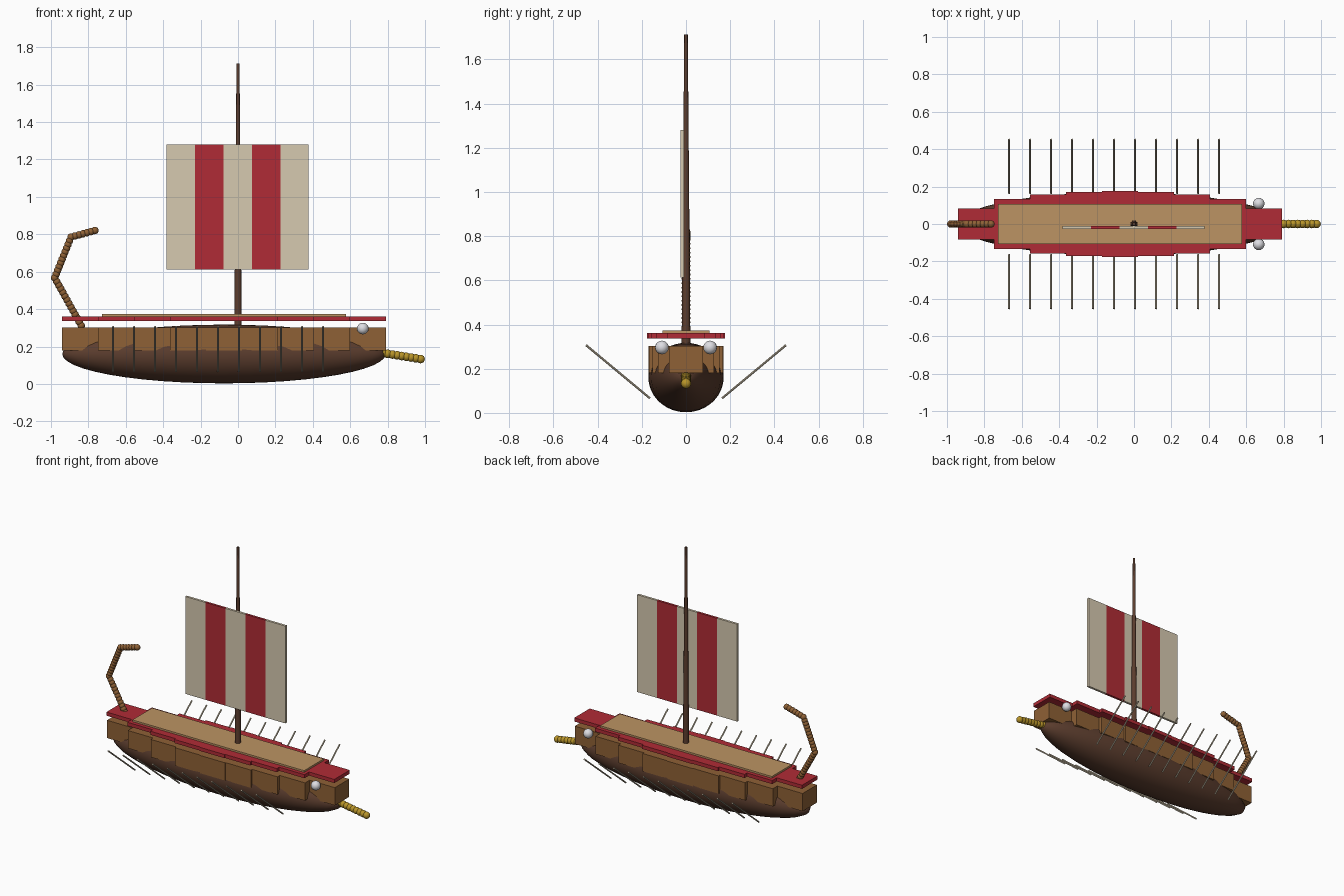
import bpy, math
from mathutils import Vector

if "Cube" in bpy.data.objects:
    bpy.data.objects.remove(bpy.data.objects["Cube"])


def material(name, rgb):
    linear = [c / 12.92 if c < 0.04 else ((c + 0.055) / 1.055) ** 2.4 for c in rgb]
    m = bpy.data.materials.new(name)
    m.use_nodes = True
    m.diffuse_color = (*linear, 1)
    m.node_tree.nodes["Principled BSDF"].inputs["Base Color"].default_value = (*linear, 1)
    return m


DARK = material("dark wood", (0.36, 0.24, 0.18))
WOOD = material("plank wood", (0.56, 0.38, 0.21))
TAN = material("deck wood", (0.74, 0.58, 0.39))
RED = material("red paint", (0.69, 0.17, 0.21))
CREAM = material("cream cloth", (0.84, 0.79, 0.69))
GOLD = material("bronze", (0.72, 0.58, 0.16))
WHITE = material("white paint", (0.87, 0.87, 0.89))


def finish(name, mat, smooth=False):
    ob = bpy.context.object
    ob.name = name
    ob.data.materials.append(mat)
    if smooth:
        bpy.ops.object.shade_smooth_by_angle()
    return ob


def box(name, mat, low, high):
    low, high = Vector(low), Vector(high)
    bpy.ops.mesh.primitive_cube_add(size=1, location=(low + high) / 2)
    bpy.context.object.scale = high - low
    return finish(name, mat)


def ball(name, mat, centre, radii, segments=16, rings=10):
    bpy.ops.mesh.primitive_uv_sphere_add(segments=segments, ring_count=rings, location=centre)
    bpy.context.object.scale = radii
    return finish(name, mat, True)


def rod(name, mat, start, end, r1, r2, sides=12):
    start, end = Vector(start), Vector(end)
    axis = end - start
    bpy.ops.mesh.primitive_cone_add(vertices=sides, radius1=r1, radius2=r2,
                                    depth=axis.length, location=(start + end) / 2)
    bpy.context.object.rotation_euler = axis.to_track_quat('Z', 'Y').to_euler()
    return finish(name, mat, True)


def beads(name, mat, start, end, count, radius):
    start, end = Vector(start), Vector(end)
    for i in range(count):
        ball(f"{name}_{i + 1}", mat, start.lerp(end, i / (count - 1)), [radius] * 3, 12, 8)


# Rounded hull
MID, LENGTH, BEAM = -0.075, 0.865, 0.17
ball("hull", DARK, (MID, 0, 0.16), (LENGTH, BEAM, 0.157), 32, 24)

# Stepped side planking and red rail, following the hull outline
STEP = LENGTH * 2 / 9
for i in range(-4, 5):
    x = MID + i * STEP
    half = BEAM * math.sqrt(1 - (i * STEP / LENGTH) ** 2)
    x0, x1 = x - STEP / 2, x + STEP / 2
    box(f"planking_{i + 5}", WOOD, (x0, -half, 0.18), (x1, half, 0.302))
    half += 0.006
    box(f"rail_{i + 5}", RED, (x0, -half, 0.336), (x1, half, 0.361))

# Deck
box("deck", TAN, (-0.727, -0.107, 0.35), (0.577, 0.107, 0.373))

# Mast and striped sail
rod("mast", DARK, (0, 0, 0.3), (0, 0, 1.712), 0.02, 0.008)
PANEL = 0.152
for i in range(5):
    x = -0.382 + i * PANEL
    box(f"sail_panel_{i + 1}", RED if i % 2 else CREAM,
        (x, -0.026, 0.613), (x + PANEL, -0.01, 1.281))

# Oars and bow eyes on both sides
for side, label in ((1, "back"), (-1, "front")):
    for i in range(11):
        x = -0.668 + i * 0.1123
        rod(f"{label}_oar_{i + 1}", CREAM, (x, side * 0.163, 0.066),
            (x, side * 0.453, 0.307), 0.005, 0.005, 8)
    ball(f"{label}_eye", WHITE, (0.667, side * 0.109, 0.296), [0.031] * 3)

# Bow ram
beads("ram", GOLD, (0.775, 0, 0.165), (0.976, 0, 0.133), 9, 0.023)

# Curved stern ornament
CURVE = [(-0.838, 0, 0.312), (-0.98, 0, 0.567), (-0.893, 0, 0.785), (-0.765, 0, 0.82)]
for i, (count, a, b) in enumerate(zip((14, 12, 7), CURVE, CURVE[1:])):
    beads(f"stern_ornament_{i + 1}", WOOD, a, b, count, 0.02)
